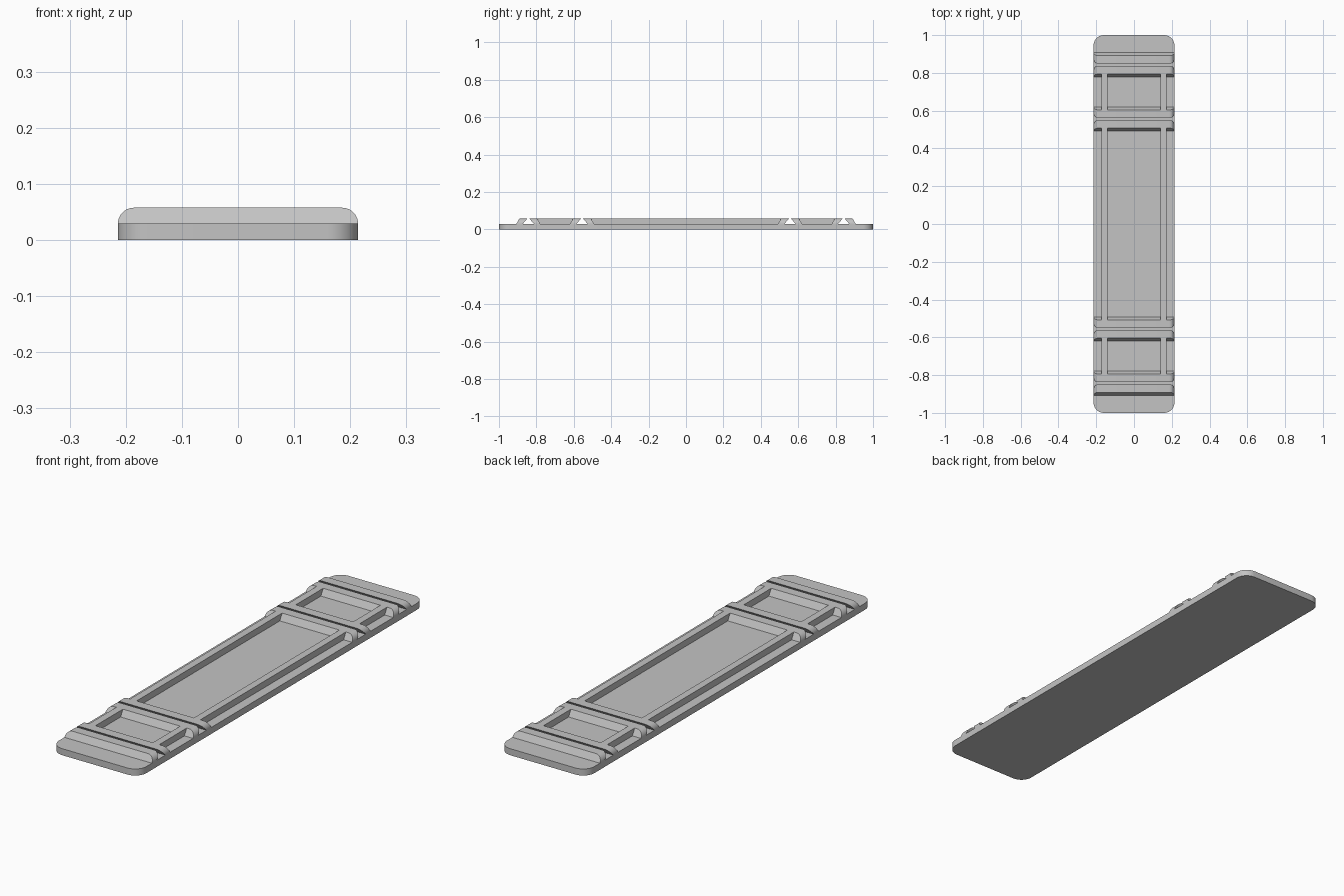
import bpy, bmesh, math

cube = bpy.data.objects.get("Cube")
if cube:
    bpy.data.objects.remove(cube, do_unlink=True)

HALF_W, BASE_H, RIB_H = 0.214, 0.029, 0.0285
CORNER = 0.055
SLOTS = (0.556, 0.843)          # distance of each dovetail slot from the middle
SLOT_TOP, SLOT_LOW = 0.0055, 0.03
RIB_TOP, RIB_LOW = 0.048, 0.064

grey = bpy.data.materials.new("plain_grey")
grey.use_nodes = True
colour = (0.55, 0.55, 0.55, 1)
grey.diffuse_color = colour
grey.node_tree.nodes["Principled BSDF"].inputs["Base Color"].default_value = colour


def loft(name, rings):
    """Closed solid skinned through a stack of equal-sized rings."""
    bm = bmesh.new()
    loops = [[bm.verts.new(p) for p in ring] for ring in rings]
    n = len(loops[0])
    for low, high in zip(loops, loops[1:]):
        for i in range(n):
            j = (i + 1) % n
            bm.faces.new((low[i], low[j], high[j], high[i]))
    bm.faces.new(loops[0])
    bm.faces.new(loops[-1])
    bmesh.ops.recalc_face_normals(bm, faces=bm.faces)
    mesh = bpy.data.meshes.new(name)
    bm.to_mesh(mesh)
    bm.free()
    mesh.materials.append(grey)
    obj = bpy.data.objects.new(name, mesh)
    bpy.context.collection.objects.link(obj)
    bpy.ops.object.select_all(action='DESELECT')
    obj.select_set(True)
    bpy.context.view_layer.objects.active = obj
    bpy.ops.object.shade_smooth_by_angle(angle=math.radians(25))
    return obj


def rectangle(x0, x1, y0, y1, z):
    return [(x0, y0, z), (x1, y0, z), (x1, y1, z), (x0, y1, z)]


# Base plate with rounded corners
def outline(z, steps=10):
    points = []
    for q, (sx, sy) in enumerate(((1, 1), (-1, 1), (-1, -1), (1, -1))):
        for k in range(steps + 1):
            a = (q + k / steps) * math.pi / 2
            points.append((sx * (HALF_W - CORNER) + CORNER * math.cos(a),
                           sy * (1 - CORNER) + CORNER * math.sin(a), z))
    return points


loft("base_plate", [outline(0), outline(BASE_H)])


# Cross ribs: leaning pairs either side of a dovetail slot, with rounded ends
def cross_rib(name, centre, side, steps=10):
    rings = []
    for k in range(steps + 1):
        a = k / steps * math.pi / 2
        t = math.sin(a)
        w = HALF_W - RIB_H * (1 - math.cos(a))
        inner = SLOT_LOW + (SLOT_TOP - SLOT_LOW) * t
        outer = RIB_LOW + (RIB_TOP - RIB_LOW) * t
        ys = sorted((centre + side * inner, centre + side * outer))
        rings.append(rectangle(-w, w, *ys, BASE_H + RIB_H * t))
    loft(name, rings)


for end, sign in (("front", -1), ("back", 1)):
    for place, slot in zip(("inner", "outer"), SLOTS):
        for edge, side in (("near", -1), ("far", 1)):
            cross_rib(f"{end}_{place}_{edge}_rib", sign * slot, sign * side)


# Lengthwise rails, ending flush against the sloped rib faces
def rail(name, x, y0, y1):
    rings = []
    for reach, z in ((RIB_LOW, BASE_H), (RIB_TOP, BASE_H + RIB_H)):
        rings.append(rectangle(x - 0.016, x + 0.016, y0 + reach, y1 - reach, z))
    loft(name, rings)


near, far = SLOTS
for hand, x in (("left", 0.156), ("right", -0.156)):
    rail(f"{hand}_middle_rail", x, -near, near)
    rail(f"{hand}_back_rail", x, near, far)
    rail(f"{hand}_front_rail", x, -far, -near)
